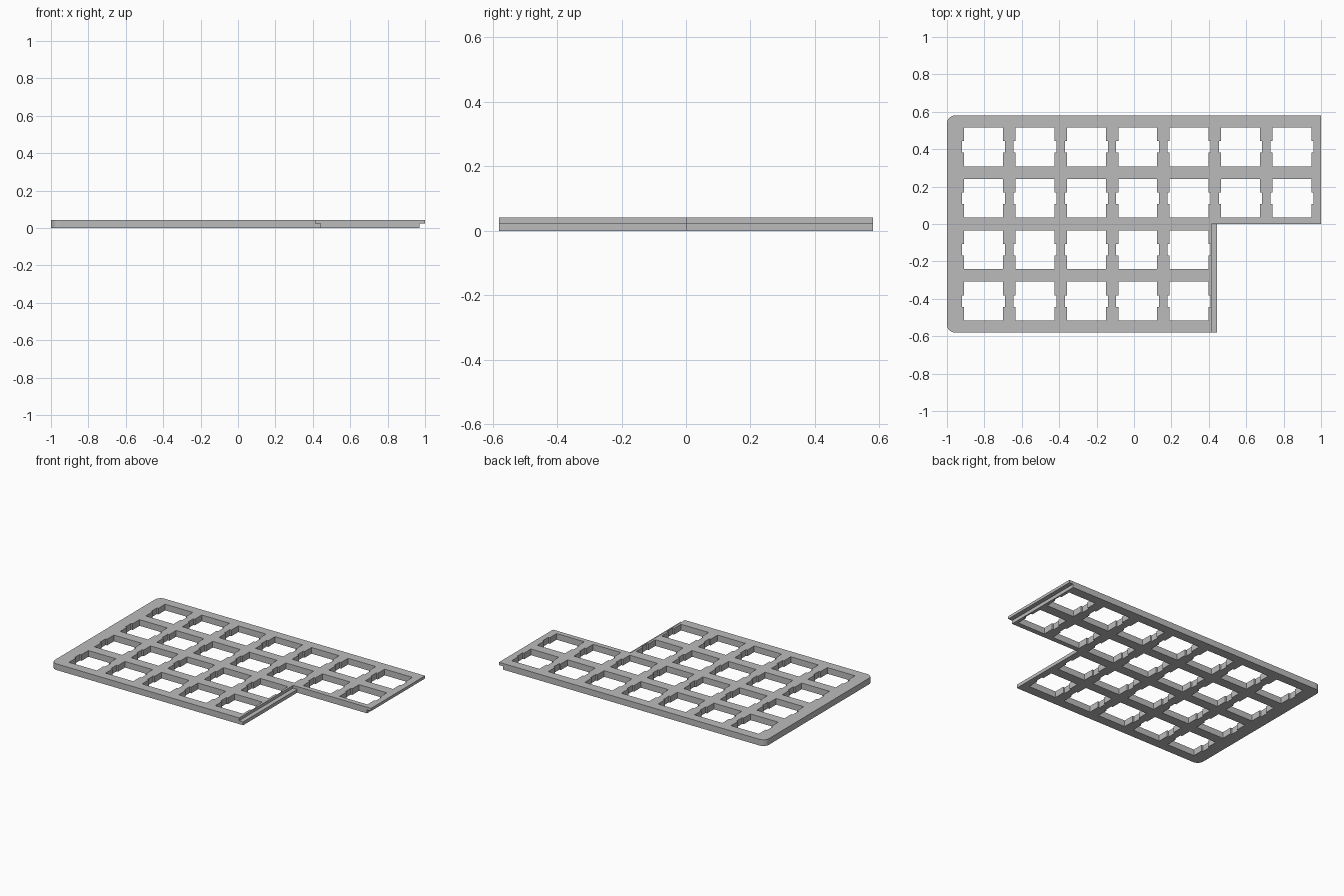
import bpy, bmesh
from math import sin, cos, pi

if "Cube" in bpy.data.objects:
    bpy.data.objects.remove(bpy.data.objects["Cube"])

HALF_Y, THICK, STEP = 0.58, 0.042, 0.023
PITCH, HALF, CLIP, CLIP_HALF = 0.275, 0.104, 0.011, 0.03
RADIUS = 0.043

grey = bpy.data.materials.new("plain grey")
grey.use_nodes = True
colour = (0.5, 0.5, 0.5, 1)
grey.diffuse_color = colour
grey.node_tree.nodes["Principled BSDF"].inputs["Base Color"].default_value = colour


def prism(bm, outline, z0, z1):
    """Extrude a counter-clockwise outline from z0 to z1."""
    face = bm.faces.new([bm.verts.new((x, y, z0)) for x, y in outline])
    side = bmesh.ops.extrude_face_region(bm, geom=[face], use_keep_orig=True)
    top = [v for v in side["geom"] if isinstance(v, bmesh.types.BMVert)]
    bmesh.ops.translate(bm, verts=top, vec=(0, 0, z1 - z0))


def rectangle(x0, x1, y0, y1):
    return [(x0, y0), (x1, y0), (x1, y1), (x0, y1)]


def make_object(name, bm):
    bmesh.ops.recalc_face_normals(bm, faces=bm.faces)
    mesh = bpy.data.meshes.new(name)
    bm.to_mesh(mesh)
    bm.free()
    mesh.materials.append(grey)
    obj = bpy.data.objects.new(name, mesh)
    bpy.context.collection.objects.link(obj)
    return obj


def corner(cx, cy, start):
    """Quarter circle around a corner centre."""
    return [(cx + RADIUS * cos(start + i * pi / 16),
             cy + RADIUS * sin(start + i * pi / 16)) for i in range(9)]


# Stepped plate with two rounded corners on one end
bm = bmesh.new()
outline = [(0.445, -HALF_Y), (0.445, 0), (1, 0), (1, HALF_Y)]
outline += corner(-1 + RADIUS, HALF_Y - RADIUS, pi / 2)
outline += corner(-1 + RADIUS, -HALF_Y + RADIUS, pi)
prism(bm, outline, 0, THICK)
plate = make_object("switch_plate", bm)

# Cutters for the two half-thickness lap joints
bm = bmesh.new()
prism(bm, rectangle(0.415, 0.5, -0.7, 0), STEP, 0.1)
prism(bm, rectangle(0.97, 1.1, -0.05, 0.7), -0.1, STEP)

# Cutters for the square openings with clip notches on both sides
right = [(HALF, -HALF), (HALF, -CLIP_HALF), (HALF + CLIP, -CLIP_HALF),
         (HALF + CLIP, CLIP_HALF), (HALF, CLIP_HALF), (HALF, HALF)]
opening = right + [(-x, -y) for x, y in right]
for row in range(4):
    for col in range(7 if row >= 2 else 5):
        cx, cy = -0.805 + col * PITCH, (row - 1.5) * PITCH
        prism(bm, [(cx + x, cy + y) for x, y in opening], -0.1, 0.1)
cutter = make_object("opening_cutter", bm)
cutter.hide_render = True

# Cut the plate and discard the cutter
cut = plate.modifiers.new("openings", "BOOLEAN")
cut.operation = "DIFFERENCE"
cut.solver = "EXACT"
cut.object = cutter
bpy.context.view_layer.objects.active = plate
plate.select_set(True)
bpy.ops.object.modifier_apply(modifier=cut.name)
bpy.data.objects.remove(cutter)
